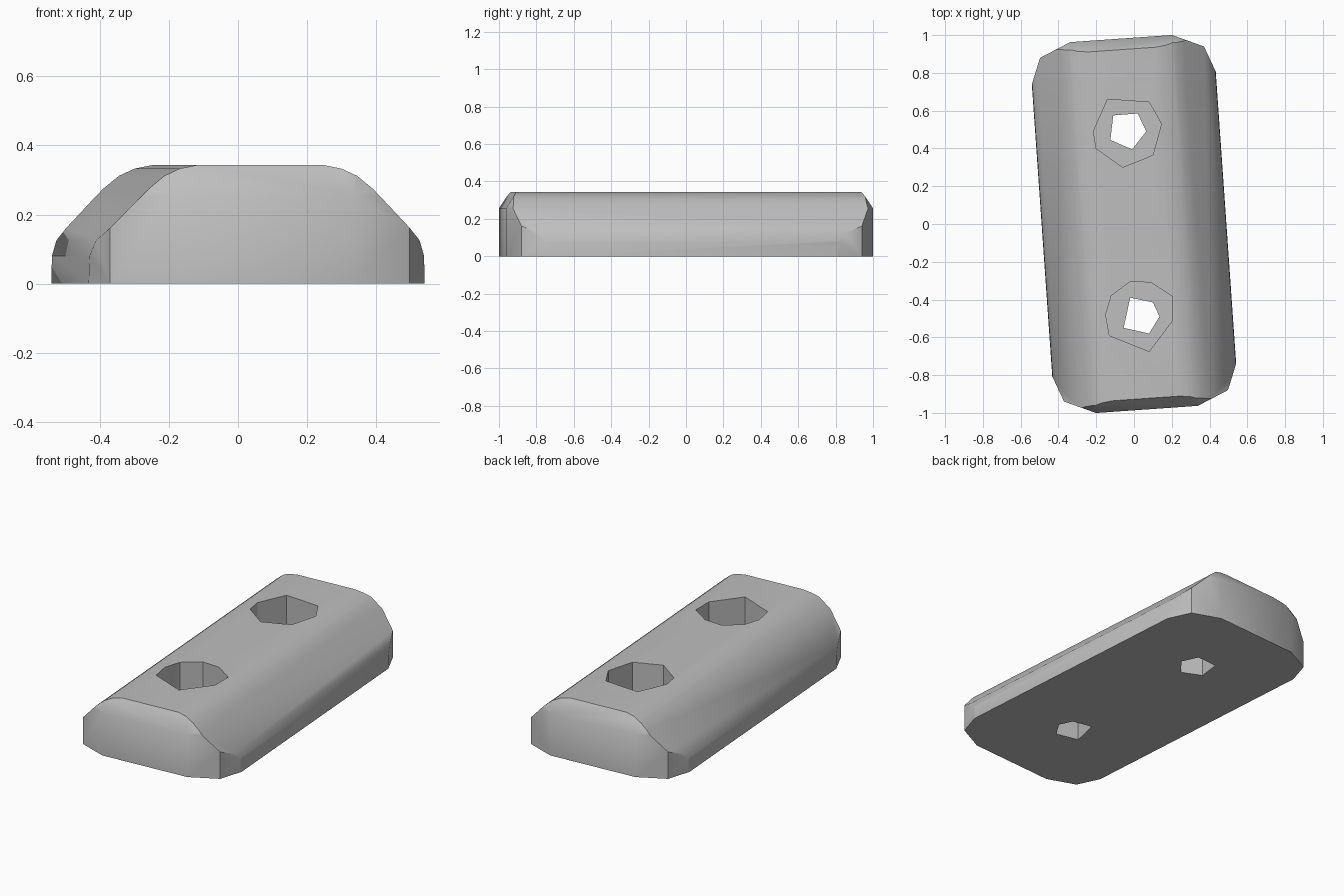
import bpy, bmesh, math
from mathutils import Matrix, Vector

cube = bpy.data.objects.get("Cube")
if cube:
    bpy.data.objects.remove(cube, do_unlink=True)

TURN = Matrix.Rotation(math.radians(4), 4, "Z")

grey = bpy.data.materials.new("plain grey")
grey.use_nodes = True
grey.diffuse_color = (0.52, 0.52, 0.52, 1)
grey.node_tree.nodes["Principled BSDF"].inputs["Base Color"].default_value = (0.52, 0.52, 0.52, 1)


def loft(name, rings, turn=False):
    """Closed solid through matching rings of points."""
    bm = bmesh.new()
    loops = [[bm.verts.new(p) for p in ring] for ring in rings]
    for a, b in zip(loops, loops[1:]):
        for i in range(len(a)):
            j = (i + 1) % len(a)
            bm.faces.new((a[i], a[j], b[j], b[i]))
    bm.faces.new(loops[0])
    bm.faces.new(loops[-1])
    bmesh.ops.recalc_face_normals(bm, faces=bm.faces)
    if turn:
        bm.transform(TURN)
    mesh = bpy.data.meshes.new(name)
    bm.to_mesh(mesh)
    bm.free()
    mesh.materials.append(grey)
    ob = bpy.data.objects.new(name, mesh)
    bpy.context.collection.objects.link(ob)
    return ob


def prism(name, points, low, high):
    return loft(name, [[(x, y, z) for x, y in points] for z in (low, high)])


def apply_cut(target, cutter, operation):
    mod = target.modifiers.new(cutter.name, "BOOLEAN")
    mod.object, mod.operation, mod.solver = cutter, operation, "EXACT"
    bpy.context.view_layer.objects.active = target
    bpy.ops.object.modifier_apply(modifier=mod.name)
    bpy.data.objects.remove(cutter, do_unlink=True)


# Bar: rounded trapezoid section drawn along its length
half = [(0.488, 0), (0.486, 0.08), (0.47, 0.125), (0.325, 0.275),
        (0.28, 0.312), (0.235, 0.333), (0.18, 0.344)]
section = half + [(-x, z) for x, z in reversed(half)]
bar = loft("bar", [[(x, y, z) for x, z in section] for y in (-1.2, 1.2)], True)

# Plan outline with clipped corners, leaning inward at the top of the ends
corner = [(0.5, 0.74), (0.486, 0.78), (0.435, 0.912), (0.27, 0.984)]
side = corner + [(-x, y) for x, y in reversed(corner)]
outline = side + [(-x, -y) for x, y in side]
rings = [[(x, y * s, z) for x, y in outline]
         for z, s in ((-0.1, 1), (0.255, 1), (0.36, 0.93))]
apply_cut(bar, loft("outline_cutter", rings, True), "INTERSECT")

# Stepped screw holes: wide recess above, narrow hole through the floor
FLOOR = 0.14
holes = [
    ([(-0.14, 0.66), (0.08, 0.645), (0.145, 0.53), (0.1, 0.365),
      (-0.06, 0.3), (-0.2, 0.4), (-0.215, 0.49)],
     [(-0.11, 0.575), (0.02, 0.585), (0.065, 0.49), (-0.01, 0.395), (-0.125, 0.445)]),
    ([(-0.02, -0.305), (0.09, -0.31), (0.205, -0.385), (0.205, -0.51),
      (0.08, -0.675), (-0.13, -0.59), (-0.15, -0.48), (-0.12, -0.38)],
     [(-0.02, -0.39), (0.1, -0.415), (0.135, -0.49), (0.08, -0.58), (-0.055, -0.55)]),
]
for recess, through in holes:
    apply_cut(bar, prism("recess_cutter", recess, FLOOR, 0.5), "DIFFERENCE")
    apply_cut(bar, prism("hole_cutter", through, -0.1, 0.3), "DIFFERENCE")

# Smooth the rounded flanks, keep the facets of holes and ends crisp
bpy.ops.object.select_all(action="DESELECT")
bar.select_set(True)
bpy.context.view_layer.objects.active = bar
bpy.ops.object.shade_smooth_by_angle(angle=math.radians(32))
